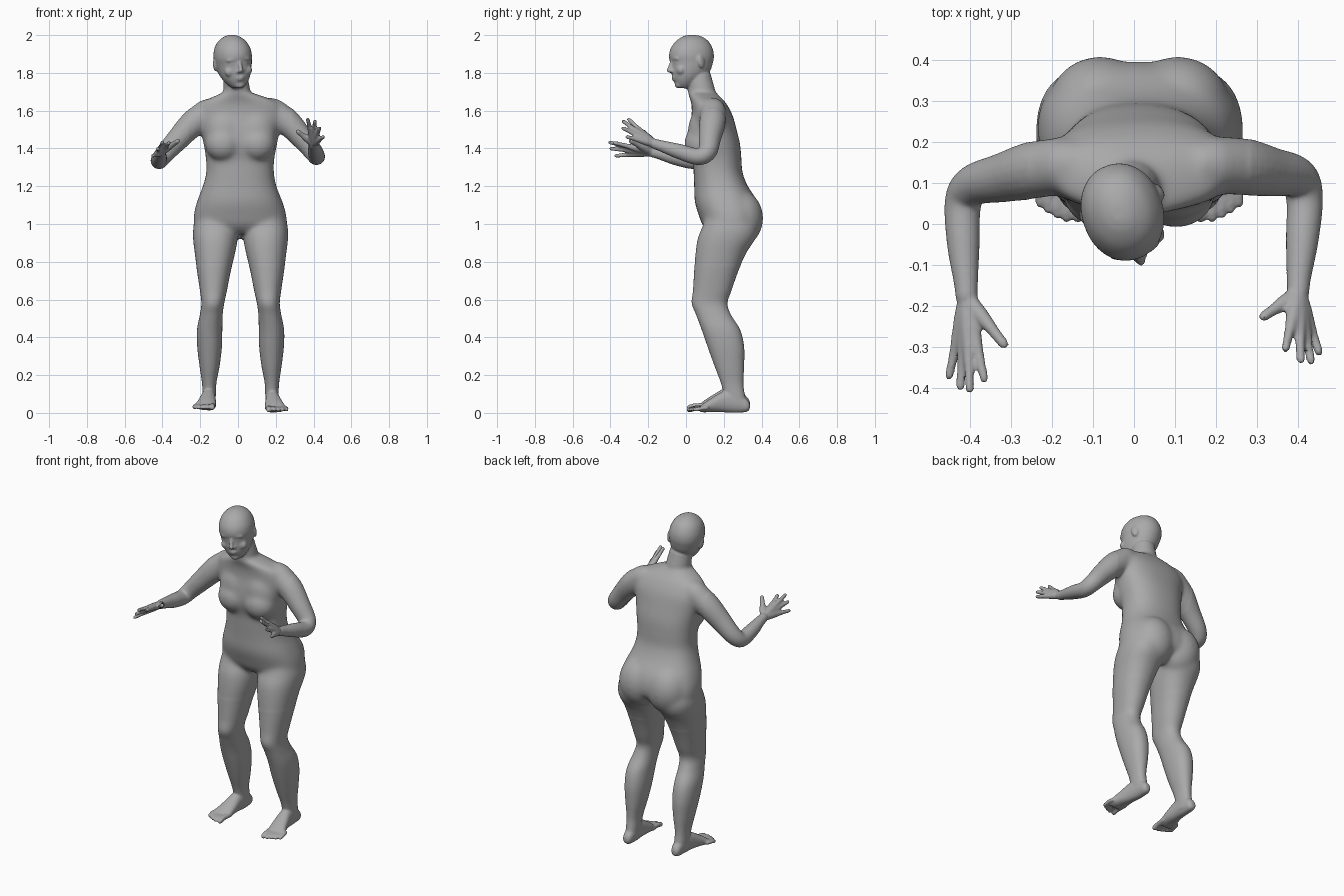
import bpy, bmesh, math
from mathutils import Vector, Matrix, Euler

cube = bpy.data.objects.get("Cube")
if cube:
    bpy.data.objects.remove(cube, do_unlink=True)

MID = 0.027          # right limb x -> left limb x is MID - x
bm = bmesh.new()


def spline(rows, steps=5):
    """Catmull-Rom interpolation of equal-length tuples."""
    out = []
    for i in range(len(rows) - 1):
        a, b, c, d = (rows[max(i - 1, 0)], rows[i], rows[i + 1],
                      rows[min(i + 2, len(rows) - 1)])
        for s in range(steps):
            t = s / steps
            out.append(tuple(
                0.5 * (2 * q + (r - p) * t + (2 * p - 5 * q + 4 * r - w) * t ** 2
                       + (3 * q - p - 3 * r + w) * t ** 3)
                for p, q, r, w in zip(a, b, c, d)))
    return out + [rows[-1]]


def skin(rings):
    """Closed surface through a list of rings."""
    loops = [[bm.verts.new(p) for p in ring] for ring in rings]
    faces = [bm.faces.new(loops[0]), bm.faces.new(loops[-1][::-1])]
    n = len(loops[0])
    for a, b in zip(loops, loops[1:]):
        for k in range(n):
            m = (k + 1) % n
            faces.append(bm.faces.new((a[k], b[k], b[m], a[m])))
    bmesh.ops.recalc_face_normals(bm, faces=faces)


def slices(rows, place, power=2.2, n=32):
    """Loft of rounded slices (level, u0, u1, v0, v1); place maps u, v, level to a point."""
    rings = []
    for level, u0, u1, v0, v1 in spline(rows):
        ring = []
        for k in range(n):
            t = 2 * math.pi * k / n
            c, s = math.cos(t), math.sin(t)
            u = math.copysign(abs(c) ** (2 / power), c) * (u1 - u0) / 2 + (u0 + u1) / 2
            v = math.copysign(abs(s) ** (2 / power), s) * (v1 - v0) / 2 + (v0 + v1) / 2
            ring.append(place(u, v, level))
        rings.append(ring)
    skin(rings)


def tube(rows, matrix=Matrix(), n=20):
    """Round tube along (x, y, z, radius) points with rounded ends."""
    path = spline(rows)
    pts = [Vector(p[:3]) for p in path]
    rad = [p[3] for p in path]
    head, tail = (pts[0] - pts[1]).normalized(), (pts[-1] - pts[-2]).normalized()
    r0, r1 = rad[0], rad[-1]
    pts = ([pts[0] + head * r0 * f for f in (0.95, 0.7)] + pts
           + [pts[-1] + tail * r1 * f for f in (0.7, 0.95)])
    rad = [r0 * 0.3, r0 * 0.7] + rad + [r1 * 0.7, r1 * 0.3]
    rings, side, old = [], None, None
    for i, p in enumerate(pts):
        d = (pts[min(i + 1, len(pts) - 1)] - pts[max(i - 1, 0)]).normalized()
        side = d.orthogonal().normalized() if old is None else old.rotation_difference(d) @ side
        other, old = d.cross(side), d
        rings.append([matrix @ (p + rad[i] * (side * math.cos(2 * math.pi * k / n)
                                              + other * math.sin(2 * math.pi * k / n)))
                      for k in range(n)])
    skin(rings)


def ball(centre, radii, matrix=Matrix(), turn=(0, 0, 0)):
    m = matrix @ Matrix.LocRotScale(Vector(centre), Euler(turn), Vector(radii))
    bmesh.ops.create_uvsphere(bm, u_segments=28, v_segments=18, radius=1, matrix=m)


# Torso from neck base to pelvis
slices([(1.70, -.07, .058, .008, .155), (1.67, -.14, .15, .018, .185),
        (1.64, -.195, .215, .028, .212), (1.58, -.22, .245, .03, .245),
        (1.50, -.20, .222, .018, .268), (1.42, -.182, .207, .016, .287),
        (1.34, -.17, .192, .036, .294), (1.27, -.169, .191, .04, .30),
        (1.20, -.187, .204, .043, .328), (1.12, -.217, .235, .046, .378),
        (1.05, -.234, .255, .066, .396), (.99, -.228, .253, .09, .385),
        (.95, -.16, .18, .13, .33)],
       lambda u, v, z: Vector((u, v, z)), power=2.35)

# Breasts and buttocks
for side in (-1, 1):
    ball((.0125 + side * .09, .078, 1.425), (.097, .088, .095))
    ball((.0125 + side * .08, .095, 1.49), (.11, .085, .13))
    ball((.0125 + side * .095, .285, 1.03), (.128, .124, .15))

# Neck
tube([(0, .115, 1.65, .06), (-.006, .085, 1.70, .07), (-.014, .068, 1.78, .065)])

# Legs and feet, the right foot slightly lifted
for left in (False, True):
    def flip(x, left=left):
        return MID - x if left else x
    lift = 0 if left else .012
    slices([(1.10, -.19, -.04, .12, .30), (1.0, -.233, -.005, .092, .372),
            (.93, -.239, 0, .063, .372), (.85, -.23, -.014, .05, .322),
            (.75, -.217, -.038, .043, .277), (.65, -.202, -.058, .037, .242),
            (.58, -.194, -.073, .03, .22), (.52, -.202, -.081, .053, .238),
            (.44, -.217, -.083, .083, .287), (.35, -.216, -.085, .114, .308),
            (.25, -.204, -.097, .15, .308), (.16, -.191, -.114, .184, .304),
            (.10, -.188, -.117, .20, .311), (.04, -.186, -.119, .21, .326)],
           lambda u, v, z: Vector((flip(u), v, z)))
    slices([(.338, -.168, -.14, .02, .05), (.32, -.18, -.125, .005, .075),
            (.26, -.187, -.118, .0, .12), (.20, -.196, -.118, .003, .115),
            (.14, -.212, -.116, .004, .082), (.10, -.225, -.118, .003, .056),
            (.075, -.225, -.12, .004, .036)],
           lambda u, v, y: Vector((flip(u), y, v + lift)))
    for x, y, r in ((-.136, .018, .015), (-.164, .014, .011), (-.187, .022, .0105),
                    (-.209, .034, .0105), (-.23, .05, .0105)):
        tube([(flip(x + .006), .11, .026 + lift, r), (flip(x), y + .03, .024 + lift, r),
              (flip(x), y, .016 + lift, r)])

# Arms, each ending at the wrist
right_arm = [(-.16, .145, 1.60, .068), (-.24, .132, 1.53, .071), (-.32, .113, 1.447, .06),
             (-.392, .094, 1.368, .05), (-.417, .05, 1.335, .045),
             (-.416, -.05, 1.35, .04), (-.41, -.14, 1.372, .03), (-.408, -.18, 1.38, .027)]
left_arm = [(.18, .145, 1.605, .068), (.26, .14, 1.54, .071), (.335, .127, 1.46, .06),
            (.398, .113, 1.383, .05), (.416, .06, 1.357, .045),
            (.41, -.04, 1.385, .04), (.402, -.13, 1.413, .03), (.40, -.17, 1.425, .027)]

# Fingertips from index to little finger, then thumb
right_tips = [(-.363, -.388, 1.432), (-.40, -.415, 1.435), (-.424, -.408, 1.40),
              (-.453, -.38, 1.36), (-.313, -.298, 1.442)]
left_tips = [(.368, -.31, 1.56), (.407, -.34, 1.55), (.433, -.342, 1.512),
             (.454, -.32, 1.463), (.312, -.228, 1.492)]

for arm, tips in ((right_arm, right_tips), (left_arm, left_tips)):
    tube(arm)
    wrist = Vector(arm[-1][:3])
    for i, tip in enumerate(tips):
        tip = Vector(tip)
        thumb = i == 4
        rows = []
        for f, r in ((0, .021), (.25, .02), (.45, .0165), (.7, .0122), (.95, .0108)):
            rows.append((*wrist.lerp(tip, f), r + (.002 if thumb and f > .3 else 0)))
        tube(rows)

# Head, turned and tilted slightly toward its left
head = (Matrix.Translation((-.028, .03, 1.885))
        @ Euler((0, math.radians(-6), math.radians(17))).to_matrix().to_4x4())
skull = [(.116, .014, -.018, .022), (.106, .042, -.05, .058), (.08, .074, -.087, .093),
         (.04, .094, -.114, .114), (0, .099, -.121, .119), (-.035, .094, -.113, .112),
         (-.08, .085, -.111, .095), (-.115, .071, -.105, .06), (-.145, .05, -.093, .02),
         (-.166, .028, -.076, -.015)]
slices([(z, -w, w, a, b) for z, w, a, b in skull], lambda u, v, z: head @ Vector((u, v, z)),
       power=2.1)
tube([(0, -.108, -.02, .010), (0, -.12, -.05, .010), (0, -.129, -.073, .012)], head)  # nose
ball((0, -.101, -.110), (.025, .013, .007), head)      # upper lip
ball((0, -.098, -.121), (.021, .013, .007), head)      # lower lip
ball((0, -.079, -.15), (.026, .018, .017), head)       # chin
for side in (-1, 1):
    ball((side * .011, -.115, -.077), (.010, .011, .008), head)                      # nostril
    ball((side * .036, -.104, -.012), (.03, .010, .010), head, (0, side * .15, side * .25))   # brow
    ball((side * .034, -.098, -.036), (.016, .010, .007), head, (0, 0, side * .25))  # eyelid
    ball((side * .044, -.078, -.075), (.032, .023, .028), head)                      # cheek
    ball((side * .096, .022, -.035), (.010, .021, .034), head, (.2, 0, side * .35))  # ear

# One continuous skin
mesh = bpy.data.meshes.new("body")
bm.to_mesh(mesh)
bm.free()
body = bpy.data.objects.new("body", mesh)
bpy.context.collection.objects.link(body)
bpy.context.view_layer.objects.active = body
body.select_set(True)
remesh = body.modifiers.new("Skin", 'REMESH')
remesh.mode = 'VOXEL'
remesh.voxel_size = 0.006
bpy.ops.object.modifier_apply(modifier="Skin")

# Blend the trunk strongly and everything else lightly
trunk = body.vertex_groups.new(name="trunk")
trunk.add([v.index for v in body.data.vertices
           if .78 < v.co.z < 1.72 and abs(v.co.x - MID / 2) < .27 and v.co.y > -.03], 1, 'REPLACE')
for name, group, rounds in (("Blend", "trunk", 70), ("Soften", "", 5)):
    soft = body.modifiers.new(name, 'SMOOTH')
    soft.vertex_group = group
    soft.factor = 0.5
    soft.iterations = rounds
    bpy.ops.object.modifier_apply(modifier=name)
bpy.ops.object.shade_smooth_by_angle(angle=math.radians(40))

# Plain grey colour
grey = bpy.data.materials.new("plain grey")
grey.use_nodes = True
colour = (.4, .4, .4, 1)
grey.diffuse_color = colour
grey.node_tree.nodes["Principled BSDF"].inputs["Base Color"].default_value = colour
body.data.materials.clear()
body.data.materials.append(grey)
